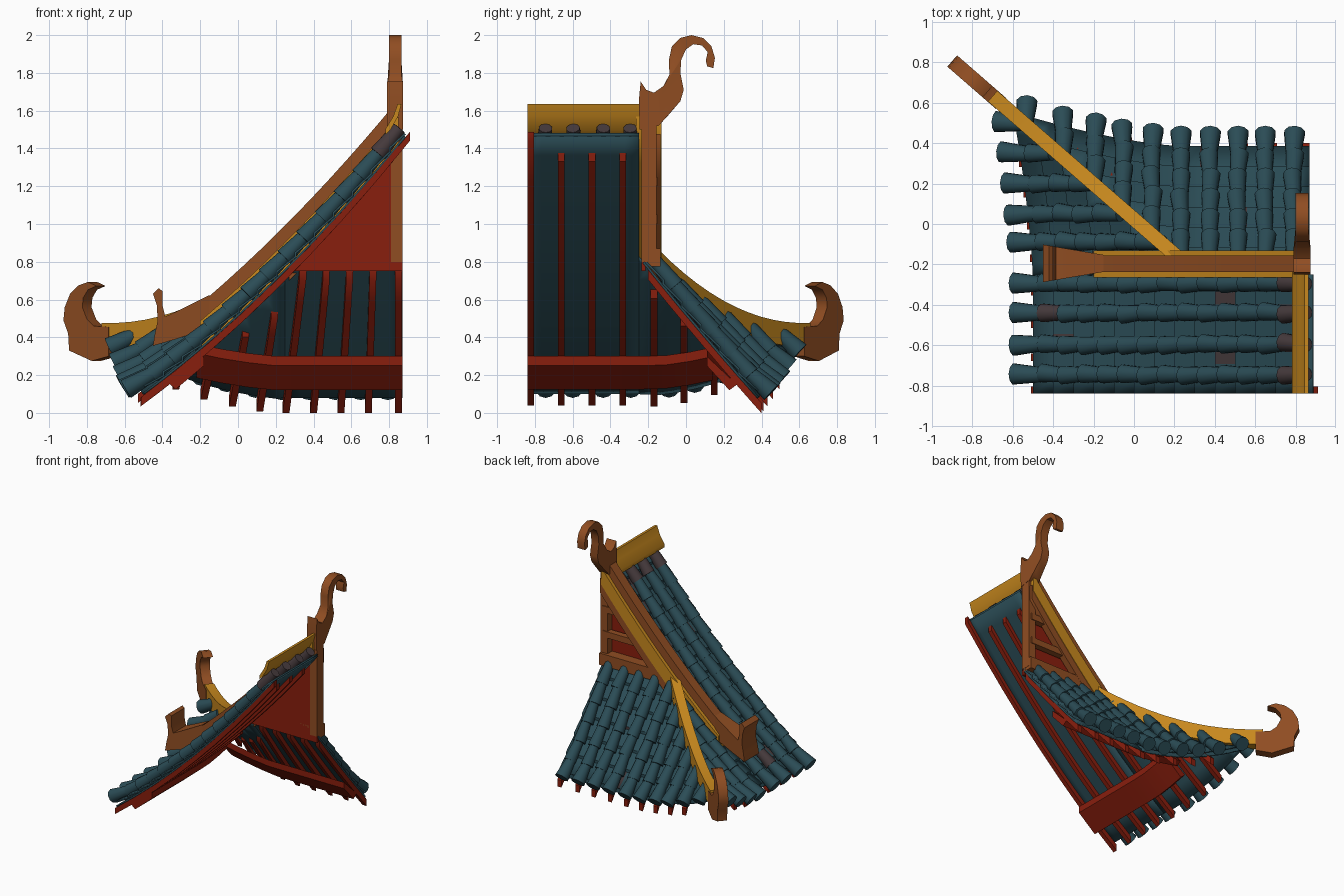
import bpy, bmesh, random
from mathutils import Vector as V

if "Cube" in bpy.data.objects:
    bpy.data.objects.remove(bpy.data.objects["Cube"])

random.seed(4)


def mat(name, r, g, b):
    m = bpy.data.materials.new(name)
    m.diffuse_color = (r, g, b, 1)
    m.use_nodes = True
    m.node_tree.nodes["Principled BSDF"].inputs["Base Color"].default_value = m.diffuse_color
    return m


TEAL = mat("teal_tile", .024, .073, .093)
MOSS = mat("weathered_tile", .06, .042, .045)
BROWN = mat("brown_wood", .28, .075, .016)
GOLD = mat("gold_ridge", .58, .25, .013)
RED = mat("red_wood", .25, .013, .004)


def finish(name, bm, *mats):
    bmesh.ops.remove_doubles(bm, verts=bm.verts, dist=.0004)
    bmesh.ops.recalc_face_normals(bm, faces=bm.faces)
    me = bpy.data.meshes.new(name)
    bm.to_mesh(me)
    bm.free()
    for m in mats:
        me.materials.append(m)
    ob = bpy.data.objects.new(name, me)
    bpy.context.collection.objects.link(ob)
    return ob


def loft(name, rings, m):
    """Closed tube through a list of equal rings."""
    bm = bmesh.new()
    vs = [[bm.verts.new(p) for p in r] for r in rings]
    n = len(vs[0])
    for a, b in zip(vs, vs[1:]):
        for i in range(n):
            bm.faces.new((a[i], a[(i + 1) % n], b[(i + 1) % n], b[i]))
    caps = [bm.faces.new(vs[0]), bm.faces.new(vs[-1])]
    for f in caps:
        f.normal_update()
    bmesh.ops.triangulate(bm, faces=caps, ngon_method='EAR_CLIP')
    return finish(name, bm, m)


def sweep(name, path, side, w, lo, hi, m):
    """Rectangular bar along a path; side is the horizontal width axis."""
    s = V(side) * w
    up = V((0, 0, 1))
    return loft(name, [[p - s + up * lo, p + s + up * lo, p + s + up * hi, p - s + up * hi] for p in path], m)


def prism(name, poly, place, side, width, m):
    """Outline (a, z) set upright by place(a), thickened by width(a)."""
    base = [V((*place(a), z)) for a, z in poly]
    return loft(name, [[p + V(side) * (k * width(q[0])) for p, q in zip(base, poly)] for k in (-1, 1)], m)


def box(name, x, y, z, m):
    sweep(name, [V((x[0], sum(y) / 2, 0)), V((x[1], sum(y) / 2, 0))], (0, 1, 0), (y[1] - y[0]) / 2, z[0], z[1], m)


def span(a, b, n):
    return [a + (b - a) * i / n for i in range(n + 1)]


# roof geometry: the two slopes share the curved hip line
def z_main(x): return .538 + .917 * x + .176 * x * x
def z_side(y): return .728 - 1.174 * (y + .15) + .1 * (y + .15) * (y - .385)
def hip_x(y): return .2 - (y + .15) / .87
def hip_y(x): return -.15 - (x - .2) * .87
def hip_z(y): return .728 - .985 * (y + .15) + .66 * (y + .15) ** 2
def eave_x(y): return -.5 - .1 * (max(0, y + .3) / .86) ** 1.5
def eave_y(x): return .385 + .17 * (max(0, .25 - x) / .85) ** 1.5


def main_pt(x, y):
    lift = hip_z(y) - z_main(hip_x(y)) if y > -.15 else 0
    return V((x, y, z_main(x) + lift))


def side_pt(x, y):
    h = hip_y(x)
    lift = hip_z(h) - z_side(h) if x < .2 else 0
    return V((x, y, z_side(y) + lift))


def side_uv(u, v): return side_pt(v, -u)      # u climbs the slope, v runs along it
def main_top(y): return .9 if y <= -.2 else hip_x(y)
def side_eave(x): return -eave_y(x)
def side_top(x): return .22 if x >= .25 else -hip_y(x)


# stepped pan-tile sheets, each with a plain sheet closing its underside
def sheet(name, pt, vs, eave, top, step=.022, drop=0):
    bm = bmesh.new()
    grid = []
    for v in vs:
        e, t = eave(v), top(v)
        col = []
        for k in range(16):
            for u, h in ((e + .1 * k, step), (e + .1 * (k + 1), 0)):
                p = pt(min(u, t), v)
                p.z += (h if u < t else 0) - drop
                col.append(bm.verts.new(p))
        grid.append(col)
    for a, b in zip(grid, grid[1:]):
        for i in range(len(a) - 1):
            f = bm.faces.new((a[i], b[i], b[i + 1], a[i + 1]))
            f.material_index = int(step > 0 and random.random() < .025)
    bmesh.ops.dissolve_degenerate(bm, dist=.0004, edges=bm.edges)
    ob = finish(name, bm, TEAL, MOSS)
    md = ob.modifiers.new("thickness", 'SOLIDIFY')
    md.thickness = .012
    md.offset = -1 if sum(p.normal.z for p in ob.data.polygons) > 0 else 1


for label, step, drop in (("pan_tiles", .022, 0), ("underside", 0, .014)):
    sheet("main_" + label, main_pt, span(-.84, -.25, 8), eave_x, lambda y: .88, step, drop)
    sheet("main_corner_" + label, main_pt, span(-.25, .555, 14), eave_x,
          lambda y: max(eave_x(y), hip_x(y)), step, drop)
    sheet("side_" + label, side_uv, span(.87, .25, 8), side_eave, lambda x: .22, step, drop)
    sheet("side_corner_" + label, side_uv, span(.25, -.6, 14), side_eave,
          lambda x: max(side_eave(x), -hip_y(x)), step, drop)


# rows of overlapping tapered cover tiles
def tile_rows(name, pt, rows, eave, top, limit, over):
    bm = bmesh.new()
    for v in rows:
        lo, hi, first = eave(v) - over, eave(v) + .07, True
        end = min(top(v), limit) + .02
        while first or lo + .05 < end:
            jit = random.uniform(-.006, .006)
            a, b = pt(lo, v + jit), pt(hi + .012, v - jit)
            if first:
                a.z += .025
            d = b - a
            n = d.cross(V((0, 0, 1))).cross(d).normalized()
            M = d.to_track_quat('Z', 'Y').to_matrix().to_4x4()
            M.translation = (a + b) / 2 + n * .037
            r = bmesh.ops.create_cone(bm, cap_ends=True, segments=10, radius1=.054 if first else .048,
                                      radius2=.036, depth=d.length, matrix=M)
            mi = int((not first and random.random() < .02) or (limit > .5 and hi > .84))
            for f in {f for w in r['verts'] for f in w.link_faces}:
                f.material_index = mi
            lo, hi, first = hi, hi + .1, False
    return finish(name, bm, TEAL, MOSS)


tile_rows("main_cover_tiles", main_pt, (-.745, -.595, -.44, -.295, -.09, .05, .2, .35, .5),
          eave_x, main_top, .87, .075)
tile_rows("side_cover_tiles", side_uv, (.79, .65, .515, .375, .233, .09, -.055, -.195, -.35, -.535),
          side_eave, side_top, .16, .04)

# rafters under both slopes
for y in (-.822, -.66, -.497, -.335, -.17, -.01, .15, .3):
    top = .91 if y < -.8 else .82 if y < -.2 else hip_x(y) - .07
    sweep("main_rafter", [main_pt(x, y) for x in span(eave_x(y) - .01, top, 8)], (0, 1, 0), .018, -.078, -.03, RED)
for x in (-.33, -.18, -.03, .115, .254, .4, .545, .69, .85):
    t, e = -side_top(x) + (.02 if x > .2 else .06), eave_y(x) + .015
    path = []
    for y in span(e, t, 6):
        p = side_pt(x, y)
        p.x += (.85 - x) * .15 * (e - y) / .6
        path.append(p)
    sweep("side_rafter", path, (1, 0, 0), .018, -.085, -.03, RED)

# slanted eave beams
sec = ((-.18, .3), (-.18, .25), (-.33, .125), (-.37, .16))
loft("main_eave_beam", [[V((x, y, z + .6 * (main_pt(0, y).z - z_main(0)))) for x, z in sec]
                        for y in span(-.84, .14, 8)], RED)
sec = ((.11, .3), (.11, .25), (.23, .12), (.27, .15))
loft("side_eave_beam", [[V((x, y, z + .4 * (side_pt(x, 0).z - z_side(0)))) for y, z in sec]
                        for x in span(-.22, .87, 8)], RED)

# red gable wall
prism("gable_wall", [(.87, .75), (.29, .75)] + [(x, z_main(x) - .03) for x in span(.3, .87, 4)],
      lambda a: (a, -.225), (0, 1, 0), lambda a: .01, RED)

# gable frame
box("gable_sill", (.26, .87), (-.235, -.135), (.775, .87), BROWN)
box("gable_post", (.81, .872), (-.236, -.157), (.8, 1.56), BROWN)
box("gable_rail", (.5, .85), (-.2, -.15), (1.0, 1.05), BROWN)
box("gable_rail", (.66, .85), (-.2, -.15), (1.2, 1.25), BROWN)
sweep("bargeboard", [V((x, -.16, z_main(x))) for x in span(.27, .86, 6)], (0, 1, 0), .026, -.1, .02, BROWN)

# hollow flared cap along the top ridge
sec = ((.865, 1.635), (.845, 1.635), (.822, 1.57), (.782, 1.505), (.782, 1.475), (.805, 1.495), (.848, 1.57))
loft("main_ridge", [[V((x, y, z)) for x, z in sec] for y in (-.84, -.22)], GOLD)

# descending ridge with its wooden cap
path = [V((x, -.197, z_main(x))) for x in span(-.2, .85, 12)]
sweep("descending_ridge", path, (0, 1, 0), .067, -.015, .125, GOLD)
path = [V((x, -.197, z_main(x))) for x in span(-.24, .84, 12)]
sweep("descending_ridge_cap", path, (0, 1, 0), .04, .1, .215, BROWN)

# hip ridge
ACROSS = V((.656, .754, 0))
sweep("hip_ridge", [V((x, hip_y(x), hip_z(hip_y(x)))) for x in span(.22, -.7, 12)], ACROSS, .035, -.01, .115, GOLD)

# curled finials
prism("top_finial",
      [(-.245, 1.5), (-.145, 1.52), (-.09, 1.58), (-.03, 1.65), (-.012, 1.71), (-.03, 1.80), (-.025, 1.87),
       (0, 1.925), (.04, 1.952), (.085, 1.945), (.115, 1.91), (.105, 1.865), (.112, 1.835), (.145, 1.825),
       (.153, 1.88), (.135, 1.94), (.09, 1.985), (.03, 2.0), (-.03, 1.985), (-.075, 1.94), (-.09, 1.87),
       (-.088, 1.79), (-.12, 1.73), (-.17, 1.695), (-.21, 1.71), (-.24, 1.755), (-.25, 1.65)],
      lambda a: (.832, a), (1, 0, 0), lambda a: .042 if a < -.1 else .033, BROWN)
prism("hip_finial",
      [(-.66, .30), (-.75, .275), (-.87, .33), (-.875, .42), (-.9, .49), (-.893, .56), (-.865, .63), (-.82, .675),
       (-.77, .693), (-.725, .672), (-.77, .652), (-.795, .61), (-.80, .56), (-.775, .495), (-.74, .46), (-.66, .455)],
      lambda a: (a, hip_y(a)), ACROSS, lambda a: .037, BROWN)
prism("descending_finial",
      [(-.15, .45), (-.15, .625), (-.23, .585), (-.33, .535), (-.385, .51), (-.4, .57), (-.4, .645), (-.42, .66),
       (-.45, .63), (-.43, .57), (-.425, .49), (-.44, .42), (-.45, .355), (-.33, .39)],
      lambda a: (a, -.195), (0, 1, 0), lambda a: .042 + max(0, -.15 - a) * .17, BROWN)

# smooth the rounded parts, keep sharp edges
bpy.ops.object.select_all(action='SELECT')
bpy.context.view_layer.objects.active = bpy.data.objects["top_finial"]
bpy.ops.object.shade_smooth_by_angle(angle=.7)
